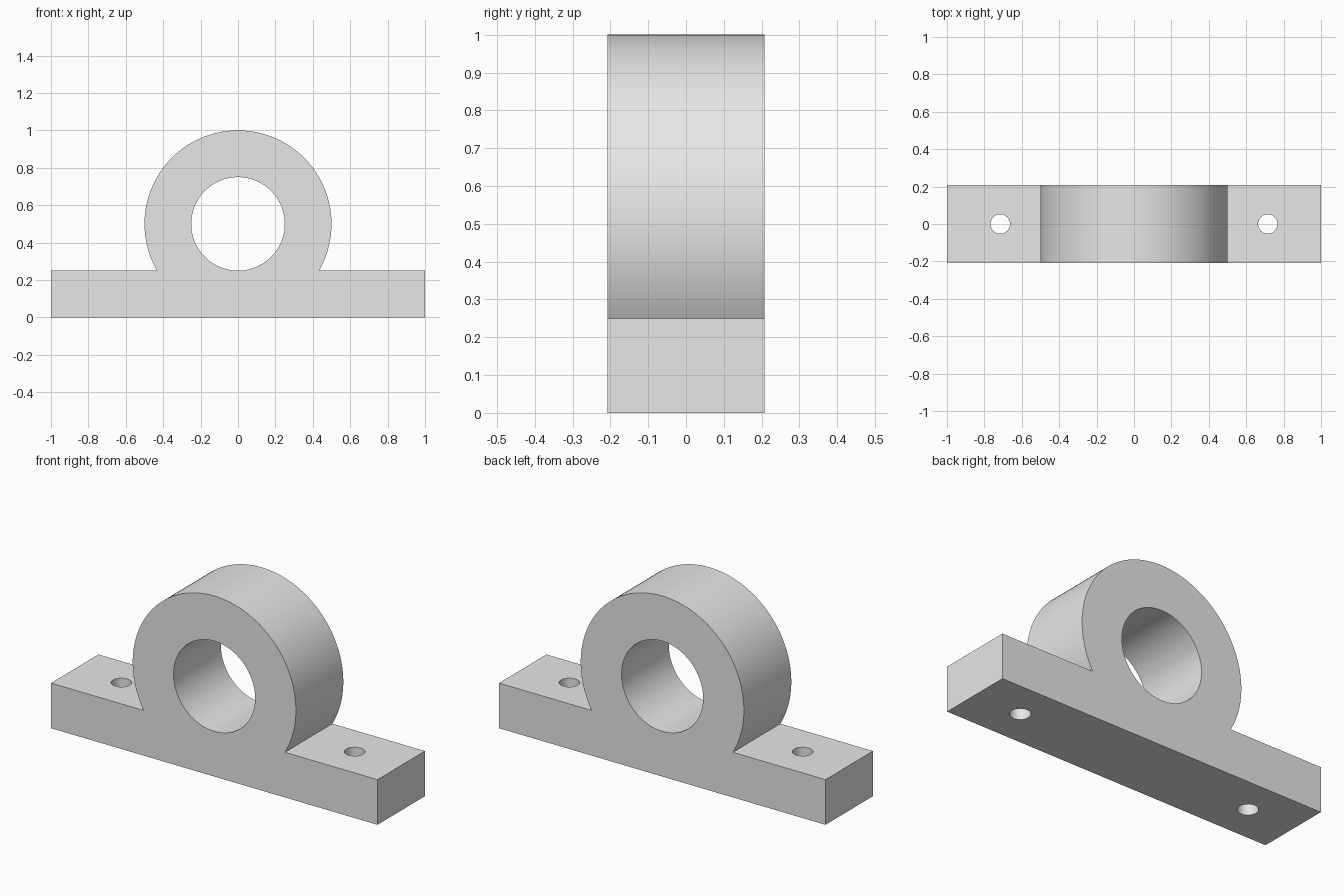
import bpy
import bmesh
from math import cos, sin, radians
from mathutils import Matrix

DEPTH = 0.415        # front to back
BASE_H = 0.25        # height of the mounting foot
AXIS_Z = 0.5         # height of the bore axis
RING_R, BORE_R = 0.5, 0.25
BOLT_X, BOLT_R = 0.715, 0.052

cube = bpy.data.objects.get("Cube")
if cube:
    bpy.data.objects.remove(cube, do_unlink=True)

grey = bpy.data.materials.new("plain grey")
grey.use_nodes = True
grey.diffuse_color = (0.8, 0.8, 0.8, 1)
grey.node_tree.nodes["Principled BSDF"].inputs["Base Color"].default_value = (0.8, 0.8, 0.8, 1)


def make_object(name, bm):
    bmesh.ops.recalc_face_normals(bm, faces=bm.faces)
    mesh = bpy.data.meshes.new(name)
    bm.to_mesh(mesh)
    bm.free()
    mesh.materials.append(grey)
    obj = bpy.data.objects.new(name, mesh)
    bpy.context.collection.objects.link(obj)
    return obj


def cylinder_cutter(name, radius, length, matrix, sides):
    bm = bmesh.new()
    bmesh.ops.create_cone(bm, cap_ends=True, segments=sides, radius1=radius,
                          radius2=radius, depth=length, matrix=matrix)
    obj = make_object(name, bm)
    obj.hide_render = True
    return obj


# Housing: foot and round bearing ring as one extruded outline
steps = 96
arc = [radians(-30 + 240 * i / steps) for i in range(steps + 1)]
outline = [(-1, BASE_H), (-1, 0), (1, 0), (1, BASE_H)]
outline += [(RING_R * cos(a), AXIS_Z + RING_R * sin(a)) for a in arc]
bm = bmesh.new()
face = bm.faces.new([bm.verts.new((x, -DEPTH / 2, z)) for x, z in outline])
side = bmesh.ops.extrude_face_region(bm, geom=[face])
moved = [v for v in side["geom"] if isinstance(v, bmesh.types.BMVert)]
bmesh.ops.translate(bm, verts=moved, vec=(0, DEPTH, 0))
housing = make_object("bearing_housing", bm)

# Shaft bore and the two bolt holes
bore_matrix = Matrix.Translation((0, 0, AXIS_Z)) @ Matrix.Rotation(radians(90), 4, "X")
cutters = [cylinder_cutter("bore_cutter", BORE_R, 1, bore_matrix, 96)]
for label, s in (("left", 1), ("right", -1)):
    place = Matrix.Translation((s * BOLT_X, 0, BASE_H / 2))
    cutters.append(cylinder_cutter(label + "_bolt_cutter", BOLT_R, 0.4, place, 48))

for cutter in cutters:
    mod = housing.modifiers.new(cutter.name, "BOOLEAN")
    mod.operation = "DIFFERENCE"
    mod.solver = "EXACT"
    mod.object = cutter

# Apply the cuts and drop the cutters
bpy.context.view_layer.update()
cut = housing.evaluated_get(bpy.context.evaluated_depsgraph_get())
housing.data = bpy.data.meshes.new_from_object(cut)
housing.modifiers.clear()
for cutter in cutters:
    bpy.data.objects.remove(cutter, do_unlink=True)

# Smooth curved walls, crisp rims
bpy.ops.object.select_all(action="DESELECT")
housing.select_set(True)
bpy.context.view_layer.objects.active = housing
bpy.ops.object.shade_smooth_by_angle(angle=radians(30))
